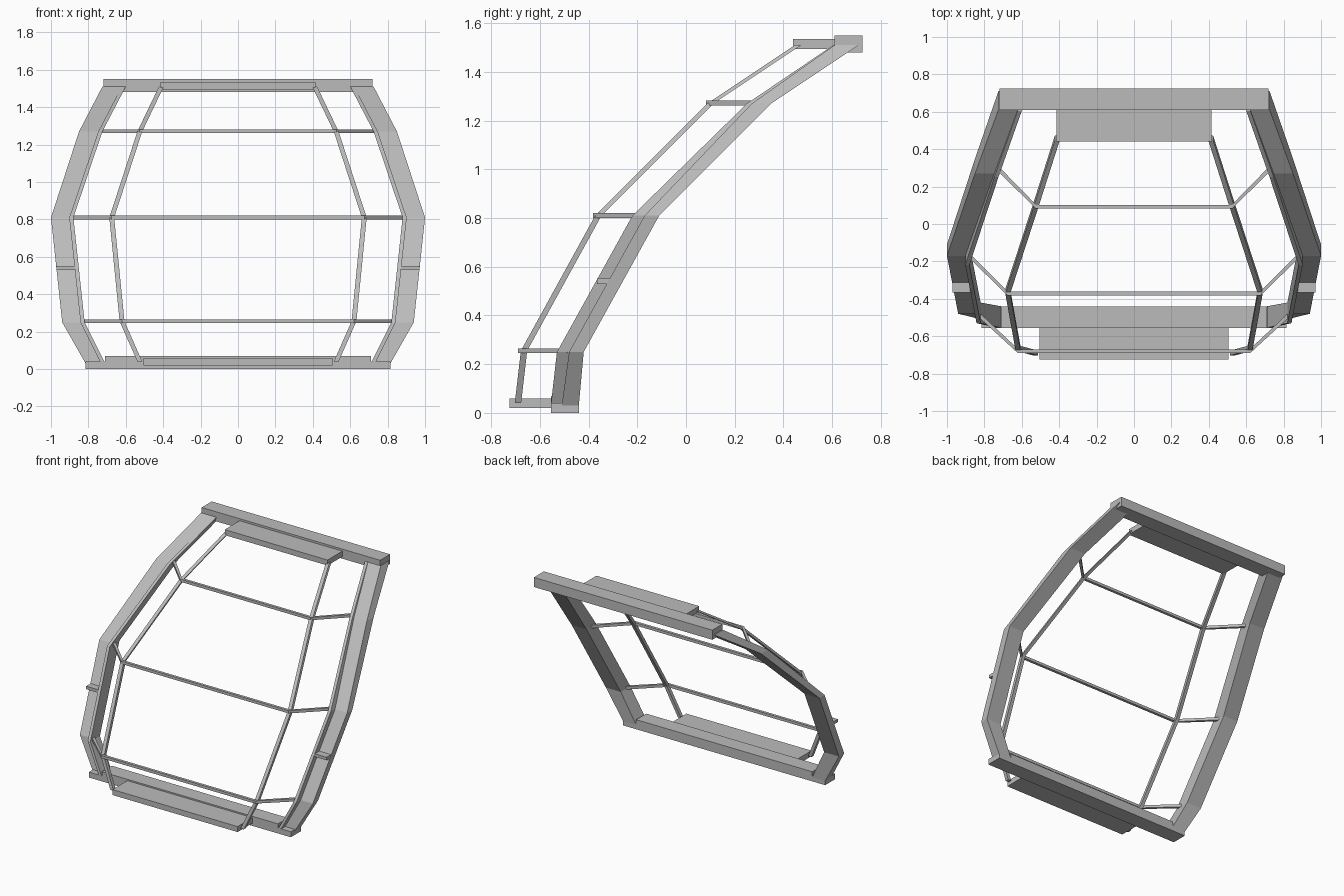
import bpy
import bmesh
from mathutils import Vector

if "Cube" in bpy.data.objects:
    bpy.data.objects.remove(bpy.data.objects["Cube"], do_unlink=True)

grey = bpy.data.materials.new("plain_grey")
grey.use_nodes = True
grey.diffuse_color = (0.5, 0.5, 0.5, 1)
grey.node_tree.nodes["Principled BSDF"].inputs["Base Color"].default_value = (0.5, 0.5, 0.5, 1)


def finish(name, bm):
    bmesh.ops.recalc_face_normals(bm, faces=bm.faces)
    mesh = bpy.data.meshes.new(name)
    bm.to_mesh(mesh)
    bm.free()
    mesh.materials.append(grey)
    obj = bpy.data.objects.new(name, mesh)
    bpy.context.collection.objects.link(obj)
    return obj


def loft(name, rings):
    bm = bmesh.new()
    loops = [[bm.verts.new(p) for p in ring] for ring in rings]
    n = len(loops[0])
    for a, b in zip(loops, loops[1:]):
        for i in range(n):
            j = (i + 1) % n
            bm.faces.new((a[i], a[j], b[j], b[i]))
    bm.faces.new(loops[0])
    bm.faces.new(loops[-1])
    return finish(name, bm)


def box(name, x, y, z):
    return loft(name, [[(x[0], y[0], h), (x[1], y[0], h), (x[1], y[1], h), (x[0], y[1], h)] for h in z])


def rod(name, path, w, horizontal):
    # Square bar along a path, cut level or upright at its bends
    pts = [Vector(p) for p in path]
    rings = []
    for i, p in enumerate(pts):
        t = (pts[min(i + 1, len(pts) - 1)] - pts[max(i - 1, 0)]).normalized()
        if horizontal:
            u, v = Vector((-t.y, t.x, 0)).normalized(), Vector((0, 0, 1))
        else:
            u, v = Vector((1, 0, 0)), Vector((0, 1, 0))
        h = w / 2
        rings.append([p + u * h + v * h, p - u * h + v * h, p - u * h - v * h, p + u * h - v * h])
    return loft(name, rings)


# Cross bars and the ledges in front of them
box("top_bar", (-.72, .72), (.61, .725), (1.48, 1.55))
box("bottom_bar", (-.71, .71), (-.555, -.44), (0, .07))
box("bottom_sill", (-.815, .815), (-.555, -.44), (0, .04))
box("top_ledge", (-.415, .415), (.44, .62), (1.495, 1.535))
box("bottom_ledge", (-.505, .505), (-.725, -.55), (.02, .06))

# Side posts: height, outer x, inner x, front y, step y, back y
levels = [
    (.03, .815, .71, -.555, -.51, -.44),
    (.25, .94, .82, -.53, -.48, -.42),
    (.81, 1.0, .88, -.22, -.17, -.11),
    (1.27, .85, .725, .25, .27, .35),
    (1.51, .725, .60, .605, .61, .71),
]
for side, s in (("left", 1), ("right", -1)):
    loft(side + "_post", [
        [(s * x, y, z) for x, y in ((xo, yb), (xo, ym), (xi + .022, ym),
                                    (xi + .022, yf), (xi, yf), (xi, yb))]
        for z, xo, xi, yf, ym, yb in levels])
    # Small cover plate across the post
    box(side + "_clip", sorted((s * .865, s * .97)), (-.365, -.305), (.53, .552))
    rod(side + "_cage_rail",
        [(s * .525, -.69, .04), (s * .62, -.665, .255), (s * .675, -.36, .81),
         (s * .525, .10, 1.27), (s * .41, .46, 1.51)], .026, False)

# Level hoops that tie the cage to the posts
for name, z, x, y, xe, ye in (("lower", .255, .62, -.68, .835, -.48),
                              ("middle", .81, .675, -.372, .885, -.165),
                              ("upper", 1.272, .525, .093, .73, .30)):
    rod(name + "_hoop", [(-xe, ye, z), (-x, y, z), (x, y, z), (xe, ye, z)], .02, True)
